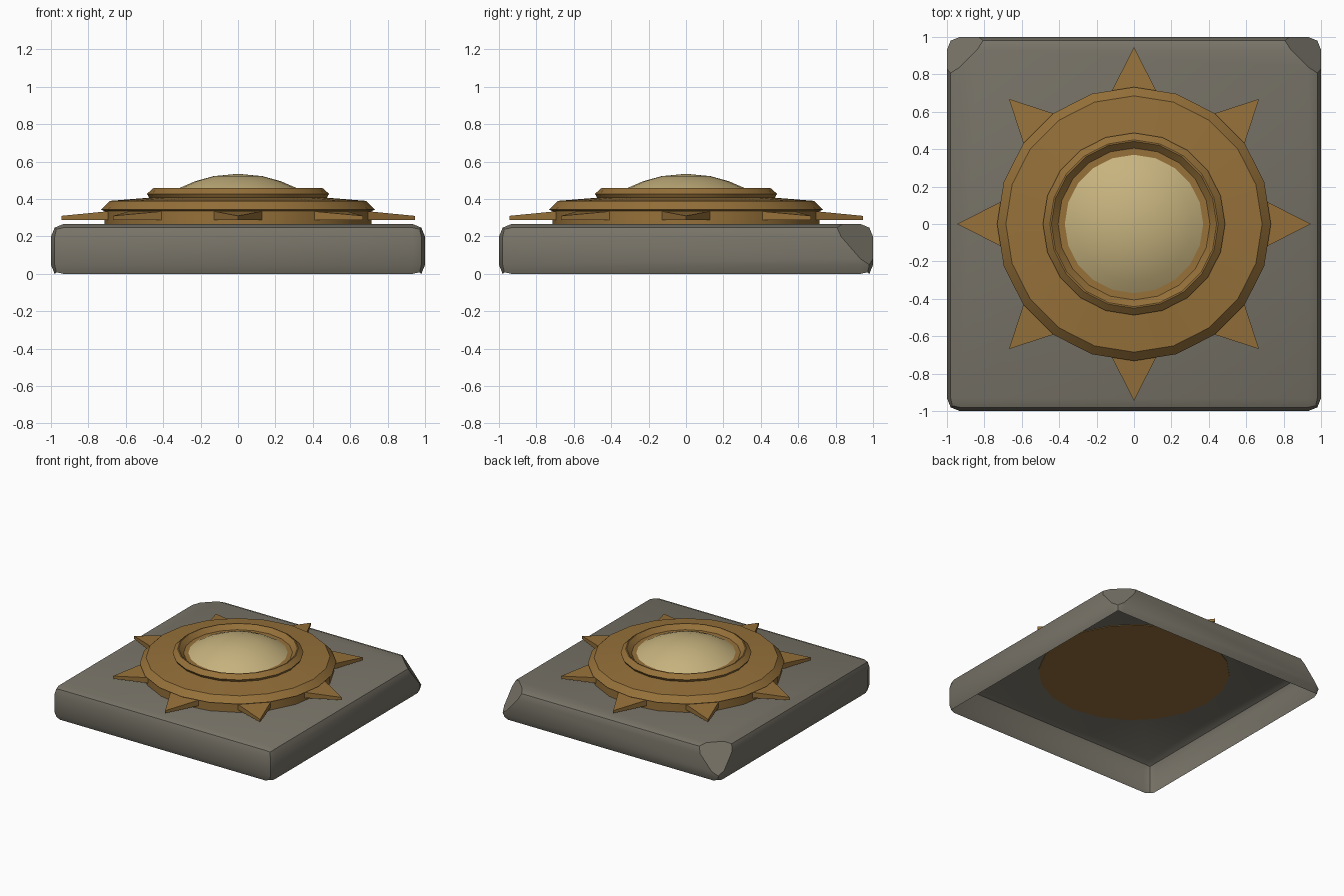
import bpy, bmesh, math
from mathutils import Matrix, Vector

cube = bpy.data.objects.get("Cube")
if cube:
    bpy.data.objects.remove(cube, do_unlink=True)


def material(name, rgb):
    mat = bpy.data.materials.new(name)
    mat.use_nodes = True
    mat.diffuse_color = (*rgb, 1)
    bsdf = next(n for n in mat.node_tree.nodes if n.type == 'BSDF_PRINCIPLED')
    bsdf.inputs["Base Color"].default_value = (*rgb, 1)
    bsdf.inputs["Roughness"].default_value = 0.8
    return mat


stone = material("grey stone", (0.19, 0.175, 0.14))
bronze = material("bronze", (0.305, 0.165, 0.042))
cream = material("pale gold", (0.57, 0.45, 0.21))


def finish(bm, name, mat, angle=30):
    mesh = bpy.data.meshes.new(name)
    bm.to_mesh(mesh)
    bm.free()
    obj = bpy.data.objects.new(name, mesh)
    bpy.context.collection.objects.link(obj)
    mesh.materials.append(mat)
    bpy.ops.object.select_all(action='DESELECT')
    obj.select_set(True)
    bpy.context.view_layer.objects.active = obj
    bpy.ops.object.shade_smooth_by_angle(angle=math.radians(angle))
    return obj


def lathe(name, profile, mat, sides=20, cap=False):
    """Spin a radius/height profile around the z axis."""
    bm = bmesh.new()
    rings = []
    for r, z in profile:
        if r == 0:
            rings.append([bm.verts.new((0, 0, z))] * sides)
        else:
            turns = [math.tau * i / sides for i in range(sides)]
            rings.append([bm.verts.new((r * math.cos(a), r * math.sin(a), z)) for a in turns])
    for low, high in zip(rings, rings[1:]):
        for i in range(sides):
            j = (i + 1) % sides
            corners = dict.fromkeys((low[i], low[j], high[j], high[i]))
            bm.faces.new(list(corners))
    if cap:
        bm.faces.new(rings[0][::-1])
    return finish(bm, name, mat)


# Stone slab: rounded box, two chipped back corners, hollow underneath
TOP, ROUND, SINK = 0.267, 0.068, 0.02
bm = bmesh.new()
bmesh.ops.create_cube(bm, size=1)
bmesh.ops.scale(bm, vec=(2, 2, TOP + SINK), verts=bm.verts)
bmesh.ops.translate(bm, vec=(0, 0, (TOP - SINK) / 2), verts=bm.verts)
bmesh.ops.bevel(bm, geom=bm.edges[:], offset=ROUND, segments=2, profile=0.5, affect='EDGES')
for side in (-1, 1):
    cut = bmesh.ops.bisect_plane(
        bm, geom=bm.verts[:] + bm.edges[:] + bm.faces[:], clear_outer=True,
        plane_co=(0.8 * side, 0.985, 0.25), plane_no=Vector((side, 1, 0.87)).normalized())
    rim = [e for e in cut["geom_cut"] if isinstance(e, bmesh.types.BMEdge)]
    bmesh.ops.holes_fill(bm, edges=rim, sides=0)
bm.normal_update()
bmesh.ops.recalc_face_normals(bm, faces=bm.faces)
under = [f for f in bm.faces if f.normal.z < -0.5]
bmesh.ops.delete(bm, geom=under, context='FACES')
finish(bm, "stone_slab", stone)

# Bronze disc with an overhanging bevelled lip
lathe("sun_disc", [(0.715, 0.262), (0.715, 0.335), (0.732, 0.343), (0.685, 0.39),
                   (0.44, 0.41)], bronze, cap=True)

# Raised ring with a ridge and the flat seat of the dome
lathe("dome_ring", [(0.47, 0.4), (0.487, 0.428), (0.45, 0.46), (0.442, 0.46),
                    (0.406, 0.425), (0.3, 0.425)], bronze)

# Shallow dome, an arc of a large sphere
RADIUS, PEAK = 0.68, 0.535
arc = [0.37, 0.31, 0.23, 0.13, 0]
lathe("dome", [(r, PEAK - RADIUS + math.sqrt(RADIUS ** 2 - r ** 2)) for r in arc], cream)

# Eight pointed rays, thinner toward the tip
bm = bmesh.new()
for i in range(8):
    turn = Matrix.Rotation(math.tau * i / 8, 3, 'Z')
    plan = [(0.69, -0.13, 0.335), (0.945, 0, 0.31), (0.69, 0.13, 0.335)]
    top = [bm.verts.new(turn @ Vector(p)) for p in plan]
    bottom = [bm.verts.new(turn @ Vector((x, y, 0.288))) for x, y, z in plan]
    bm.faces.new(top)
    bm.faces.new(bottom[::-1])
    for a in range(3):
        b = (a + 1) % 3
        bm.faces.new((bottom[a], bottom[b], top[b], top[a]))
finish(bm, "sun_rays", bronze, 20)
